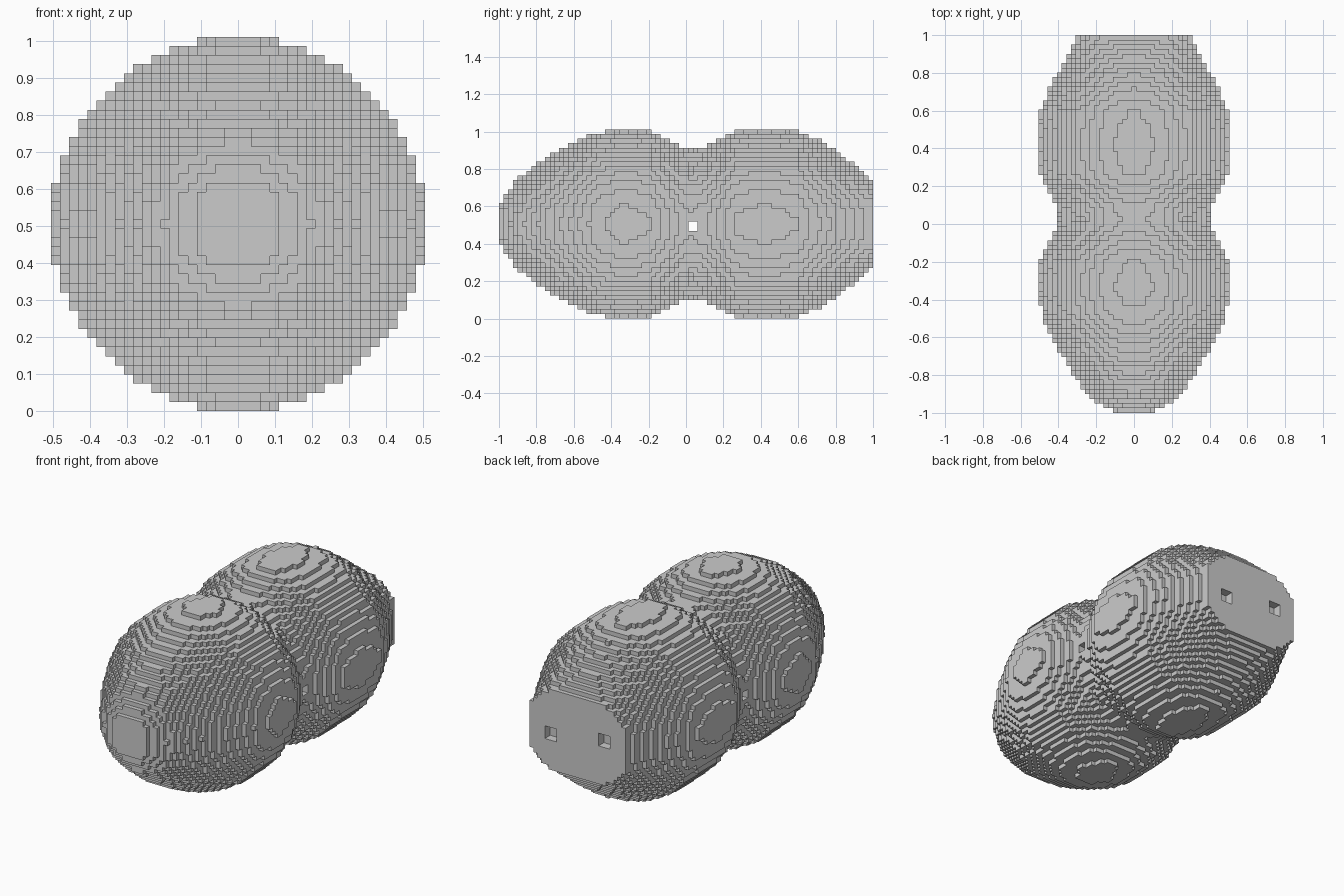
import bpy

if "Cube" in bpy.data.objects:
    bpy.data.objects.remove(bpy.data.objects["Cube"])

H = 2 / 81            # block size
NX, NY = 20, 40       # half counts of blocks

# Lengthwise profile: y, half width, half height, roundness exponent
PROFILE = [
    (-1.00, .092, .095, 4.0), (-.96, .165, .155, 2.6), (-.92, .225, .218, 2.1),
    (-.88, .262, .258, 2), (-.80, .315, .32, 2), (-.70, .38, .39, 2),
    (-.60, .43, .44, 2), (-.48, .488, .49, 2), (-.33, .506, .506, 2),
    (-.19, .494, .494, 2), (-.10, .455, .455, 2), (-.03, .412, .412, 2),
    (.03, .40, .40, 2), (.10, .412, .412, 2), (.17, .452, .452, 2),
    (.26, .496, .496, 2), (.43, .506, .506, 2), (.60, .494, .494, 2),
    (.70, .455, .455, 2), (.77, .42, .41, 2), (.84, .38, .362, 2.1),
    (.90, .345, .315, 2.3), (.96, .32, .26, 2.7), (1.00, .31, .235, 3.2),
]


def section(y):
    for a, b in zip(PROFILE, PROFILE[1:]):
        if y <= b[0]:
            t = (y - a[0]) / (b[0] - a[0])
            return [p + (q - p) * t for p, q in zip(a[1:], b[1:])]
    return PROFILE[-1][1:]


# Fill the two-lobed body with blocks
blocks = set()
for j in range(-NY, NY + 1):
    rx, rz, n = section(j * H)
    for i in range(-NX, NX + 1):
        for k in range(-NX, NX + 1):
            if (abs(i) * H / rx) ** n + (abs(k) * H / rz) ** n <= 1:
                blocks.add((i, j, k))


def carve(xs, ys, zs):
    blocks.difference_update({(i, j, k) for i in xs for j in ys for k in zs})


# Small tunnel through the waist and two pits in the flat back end
carve(range(-NX, NX + 1), (1, 2), (-1, 0))
for side in (-1, 1):
    carve(range(side * 7 - 1, side * 7 + 2), range(39, 41), range(-1 - side, 2 - side))

# Skin the exposed block sides
SIDES = [
    ((1, 0, 0), [(1, 0, 0), (1, 1, 0), (1, 1, 1), (1, 0, 1)]),
    ((-1, 0, 0), [(0, 0, 0), (0, 0, 1), (0, 1, 1), (0, 1, 0)]),
    ((0, 1, 0), [(0, 1, 0), (0, 1, 1), (1, 1, 1), (1, 1, 0)]),
    ((0, -1, 0), [(0, 0, 0), (1, 0, 0), (1, 0, 1), (0, 0, 1)]),
    ((0, 0, 1), [(0, 0, 1), (1, 0, 1), (1, 1, 1), (0, 1, 1)]),
    ((0, 0, -1), [(0, 0, 0), (0, 1, 0), (1, 1, 0), (1, 0, 0)]),
]
index, verts, faces = {}, [], []
for i, j, k in sorted(blocks):
    for (dx, dy, dz), corners in SIDES:
        if (i + dx, j + dy, k + dz) in blocks:
            continue
        face = []
        for cx, cy, cz in corners:
            key = (i + cx, j + cy, k + cz)
            if key not in index:
                index[key] = len(verts)
                verts.append(((key[0] - .5) * H, (key[1] - .5) * H, (key[2] + NX) * H))
            face.append(index[key])
        faces.append(face)

mesh = bpy.data.meshes.new("blocky_body")
mesh.from_pydata(verts, [], faces)
mesh.update()
body = bpy.data.objects.new("blocky_body", mesh)
bpy.context.collection.objects.link(body)
